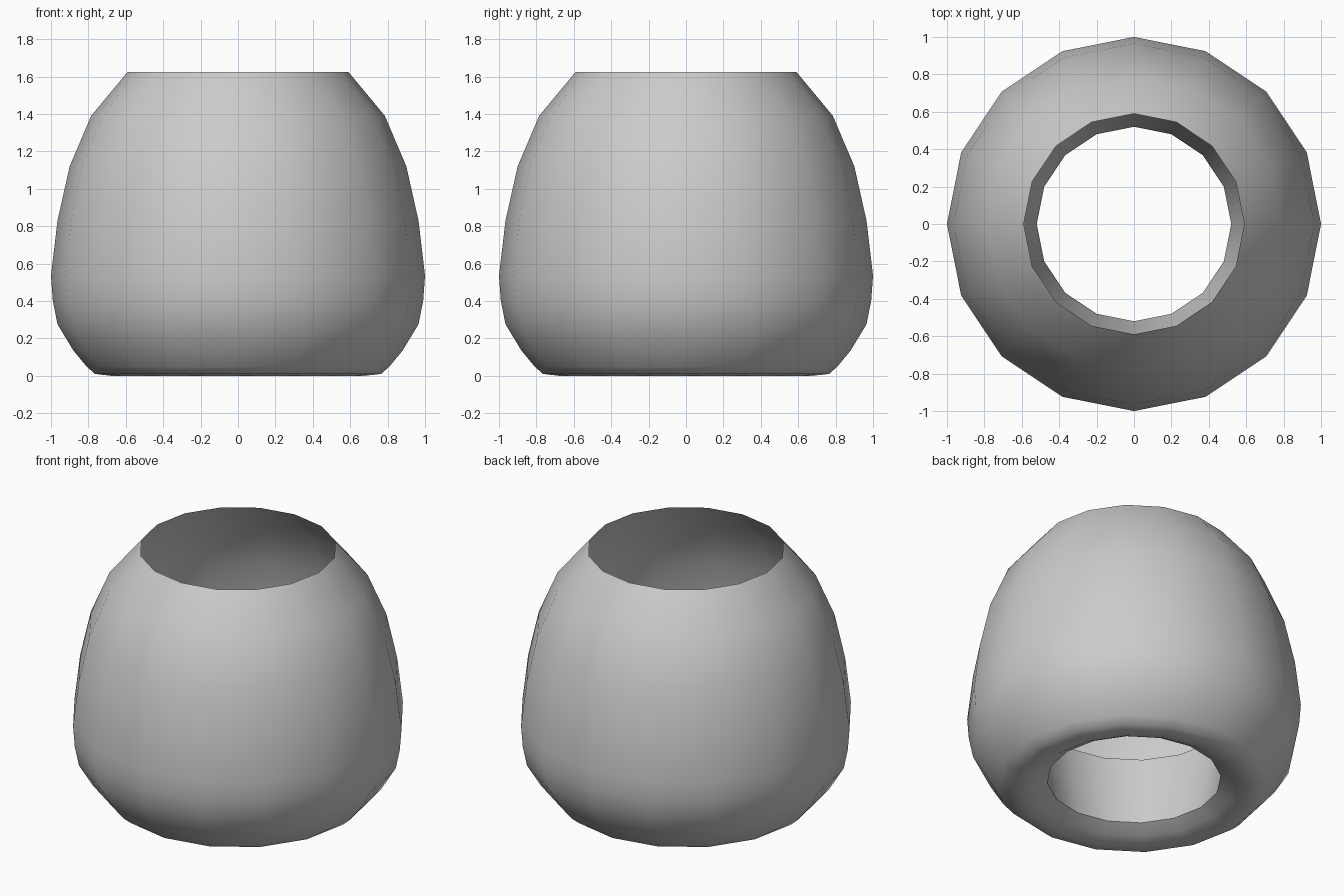
import bpy, bmesh
from math import cos, sin, tau, radians

if "Cube" in bpy.data.objects:
    bpy.data.objects.remove(bpy.data.objects["Cube"])

SIDES = 16


def lathe(name, profile):
    """Revolve an open (radius, height) profile around z."""
    bm = bmesh.new()
    rings = [[bm.verts.new((r * cos(tau * i / SIDES), r * sin(tau * i / SIDES), z))
              for i in range(SIDES)] for r, z in profile]
    for low, high in zip(rings, rings[1:]):
        for i in range(SIDES):
            j = (i + 1) % SIDES
            bm.faces.new((low[i], low[j], high[j], high[i]))
    mesh = bpy.data.meshes.new(name)
    bm.to_mesh(mesh)
    bm.free()
    obj = bpy.data.objects.new(name, mesh)
    bpy.context.collection.objects.link(obj)
    bpy.context.view_layer.objects.active = obj
    obj.select_set(True)
    bpy.ops.object.shade_smooth_by_angle(angle=radians(50))
    obj.select_set(False)
    return obj


# Rounded thin shell: inner collar, rolled-under foot, belly, open rim
lathe("rounded_shell", [
    (0.60, 0.55), (0.56, 0.31), (0.52, 0.07),
    (0.60, 0.025), (0.68, 0.0), (0.765, 0.01), (0.81, 0.05), (0.88, 0.135),
    (0.965, 0.275), (0.99, 0.40), (1.0, 0.535), (0.965, 0.83),
    (0.90, 1.12), (0.785, 1.39), (0.59, 1.625),
])
